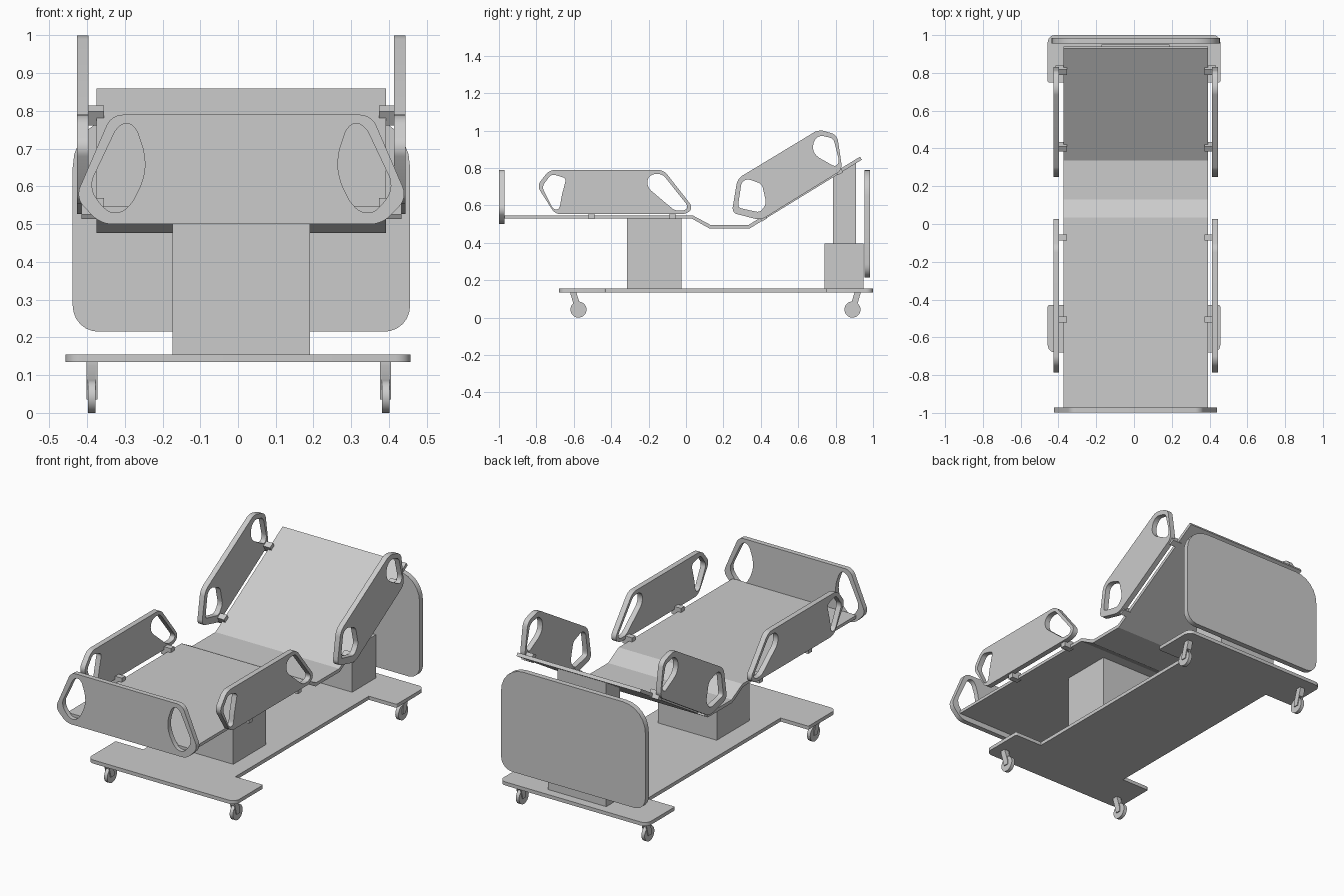
import bpy
from math import radians
from mathutils import Matrix, Vector

if "Cube" in bpy.data.objects:
    bpy.data.objects.remove(bpy.data.objects["Cube"])

CX = 0.009  # centre line of the bed deck, rails and end boards

# local profile plane -> world: side (y, z), front (x, z), top (x, y)
PLANES = {
    "side": Matrix(((0, 0, 1, 0), (1, 0, 0, 0), (0, 1, 0, 0), (0, 0, 0, 1))),
    "front": Matrix(((1, 0, 0, 0), (0, 0, -1, 0), (0, 1, 0, 0), (0, 0, 0, 1))),
    "top": Matrix.Identity(4),
}


def rounded(points, radius, steps=6):
    """Round each corner; a point may carry its own radius as third value."""
    out, n = [], len(points)
    for i, p in enumerate(points):
        r = p[2] if len(p) > 2 else radius
        c = Vector(p[:2])
        a = Vector(points[i - 1][:2]) - c
        b = Vector(points[(i + 1) % n][:2]) - c
        if r <= 0:
            out.append(c)
            continue
        # limit the cut and blend with a soft conic arc
        s = c + a.normalized() * min(r, a.length * 0.48)
        e = c + b.normalized() * min(r, b.length * 0.48)
        w = 0.75
        for k in range(steps + 1):
            t = k / steps
            f = ((1 - t) ** 2, 2 * w * t * (1 - t), t * t)
            out.append((s * f[0] + c * f[1] + e * f[2]) / sum(f))
    return out


def panel(name, plane, outline, thickness, centre, holes=(), radius=0.0, hole_radius=0.02):
    """Flat plate with optional holes, extruded either side of its plane."""
    curve = bpy.data.curves.new(name, "CURVE")
    curve.dimensions = "2D"
    curve.fill_mode = "BOTH"
    curve.extrude = thickness / 2
    loops = [rounded(outline, radius)] + [rounded(h, hole_radius) for h in holes]
    for loop in loops:
        spline = curve.splines.new("POLY")
        spline.points.add(len(loop) - 1)
        for point, co in zip(spline.points, loop):
            point.co = (co.x, co.y, 0, 1)
        spline.use_cyclic_u = True
    obj = bpy.data.objects.new(name, curve)
    bpy.context.collection.objects.link(obj)
    bpy.ops.object.select_all(action="DESELECT")
    obj.select_set(True)
    bpy.context.view_layer.objects.active = obj
    bpy.ops.object.convert(target="MESH")
    obj = bpy.context.object
    obj.data.transform(Matrix.Translation(centre) @ PLANES[plane])
    bpy.ops.object.shade_smooth_by_angle(angle=radians(25))
    return obj


def box(name, x, y, z):
    """Box from (min, max) ranges."""
    bpy.ops.mesh.primitive_cube_add(size=1)
    obj = bpy.context.object
    obj.name = name
    size = [r[1] - r[0] for r in (x, y, z)]
    mid = [(r[0] + r[1]) / 2 for r in (x, y, z)]
    obj.data.transform(Matrix.Translation(mid) @ Matrix.Diagonal((*size, 1)))
    return obj


# base plate with wide ends
W, N, R = 0.457, 0.285, 0.04
half = [(W, -0.68, R), (W, -0.43, 0.008), (N, -0.43), (N, 0.75), (W, 0.75, 0.008), (W, 1.0, R)]
panel("base_plate", "top", half + [(-p[0], *p[1:]) for p in reversed(half)],
      0.02, (0, 0, 0.145))

# lifting columns
box("foot_column", (CX - 0.182, CX + 0.182), (-0.315, -0.025), (0.15, 0.535))
box("head_column_lower", (CX - 0.18, CX + 0.18), (0.74, 0.95), (0.15, 0.397))
panel("head_column_upper", "side", [(0.785, 0.39), (0.908, 0.39), (0.908, 0.825), (0.785, 0.752)],
      0.30, (CX, 0, 0))

# folded bed deck
panel("bed_deck", "side",
      [(-0.975, 0.547), (0.035, 0.547), (0.13, 0.496), (0.335, 0.496), (0.93, 0.86),
       (0.94, 0.844), (0.341, 0.477), (0.125, 0.477), (0.03, 0.53), (-0.975, 0.53)],
      0.767, (CX, 0, 0))

# headboard
panel("headboard", "front",
      [(-0.447, 0.215, 0.07), (0.447, 0.215, 0.07), (0.447, 0.79, 0.14), (-0.447, 0.79, 0.14)],
      0.03, (CX, 0.97, 0))

# footboard with two hand grips
side = [(0.373, 0.5), (0.44, 0.57), (0.345, 0.79)]
grip = [(0.325, 0.767), (0.283, 0.767), (0.254, 0.68), (0.258, 0.62),
        (0.295, 0.545), (0.335, 0.525), (0.37, 0.545), (0.404, 0.60)]
panel("footboard", "front", side + [(-x, z) for x, z in reversed(side)],
      0.028, (CX, -0.985, 0),
      [grip, [(-x, z) for x, z in grip]], radius=0.03, hole_radius=0.03)

# side rails: outline and two grips each
foot_rail = [(-0.70, 0.553), (0.005, 0.553), (0.037, 0.59), (-0.12, 0.79), (-0.73, 0.79), (-0.797, 0.705)]
foot_grips = [
    [(-0.77, 0.70), (-0.72, 0.768), (-0.64, 0.745), (-0.665, 0.65), (-0.677, 0.578), (-0.71, 0.578)],
    [(-0.21, 0.735), (-0.185, 0.767), (-0.125, 0.767), (0.012, 0.595), (-0.005, 0.572),
     (-0.06, 0.572), (-0.20, 0.69)]]
head_rail = [(0.245, 0.56), (0.40, 0.521), (0.836, 0.79), (0.808, 0.977), (0.71, 1.006), (0.275, 0.743)]
head_grips = [
    [(0.278, 0.595), (0.297, 0.725), (0.33, 0.742), (0.406, 0.714), (0.430, 0.61), (0.396, 0.562), (0.29, 0.585)],
    [(0.682, 0.945), (0.715, 0.975), (0.788, 0.958), (0.82, 0.834), (0.80, 0.805), (0.70, 0.861), (0.678, 0.893)]]
for tag, s in (("left", -1), ("right", 1)):
    x = CX + s * 0.42
    panel(f"foot_rail_{tag}", "side", foot_rail, 0.03, (x, 0, 0), foot_grips, 0.03)
    panel(f"head_rail_{tag}", "side", head_rail, 0.03, (x, 0, 0), head_grips, 0.03)
    # rail mounts, tilted with the deck at the head end
    mounts = [(-0.505, 0.548, 0), (-0.072, 0.548, 0), (0.408, 0.541, 31.5), (0.815, 0.788, 31.5)]
    for i, (y, z, tilt) in enumerate(mounts):
        m = box(f"rail_mount_{tag}_{i + 1}", (-0.03, 0.03), (-0.016, 0.016), (-0.022, 0.022))
        m.rotation_euler.x = radians(tilt)
        m.location = (CX + s * 0.394, y, z)

# casters: wheel between the cheeks of a raked fork
for end, y, d in (("foot", -0.575, -1), ("head", 0.89, 1)):
    for tag, s in (("left", -1), ("right", 1)):
        x = 0.002 + s * 0.389
        bpy.ops.mesh.primitive_cylinder_add(vertices=32, radius=0.043, depth=0.02,
                                            location=(x, y, 0.043), rotation=(0, radians(90), 0))
        bpy.context.object.name = f"caster_wheel_{end}_{tag}"
        bpy.ops.object.shade_smooth_by_angle(angle=radians(30))
        cheek = [(d * 0.012, 0.137), (d * 0.042, 0.137), (d * 0.042, 0.125), (d * 0.016, 0.036),
                 (d * -0.012, 0.036), (d * -0.012, 0.06)]
        for k in (-1, 1):
            panel(f"caster_cheek_{end}_{tag}_{k}", "side", cheek, 0.005, (x + k * 0.0125, y, 0))
        crown = [(d * 0.012, 0.137), (d * 0.042, 0.137), (d * 0.042, 0.125), (d * 0.031, 0.088), (d * 0.0, 0.088)]
        panel(f"caster_crown_{end}_{tag}", "side", crown, 0.022, (x, y, 0))
